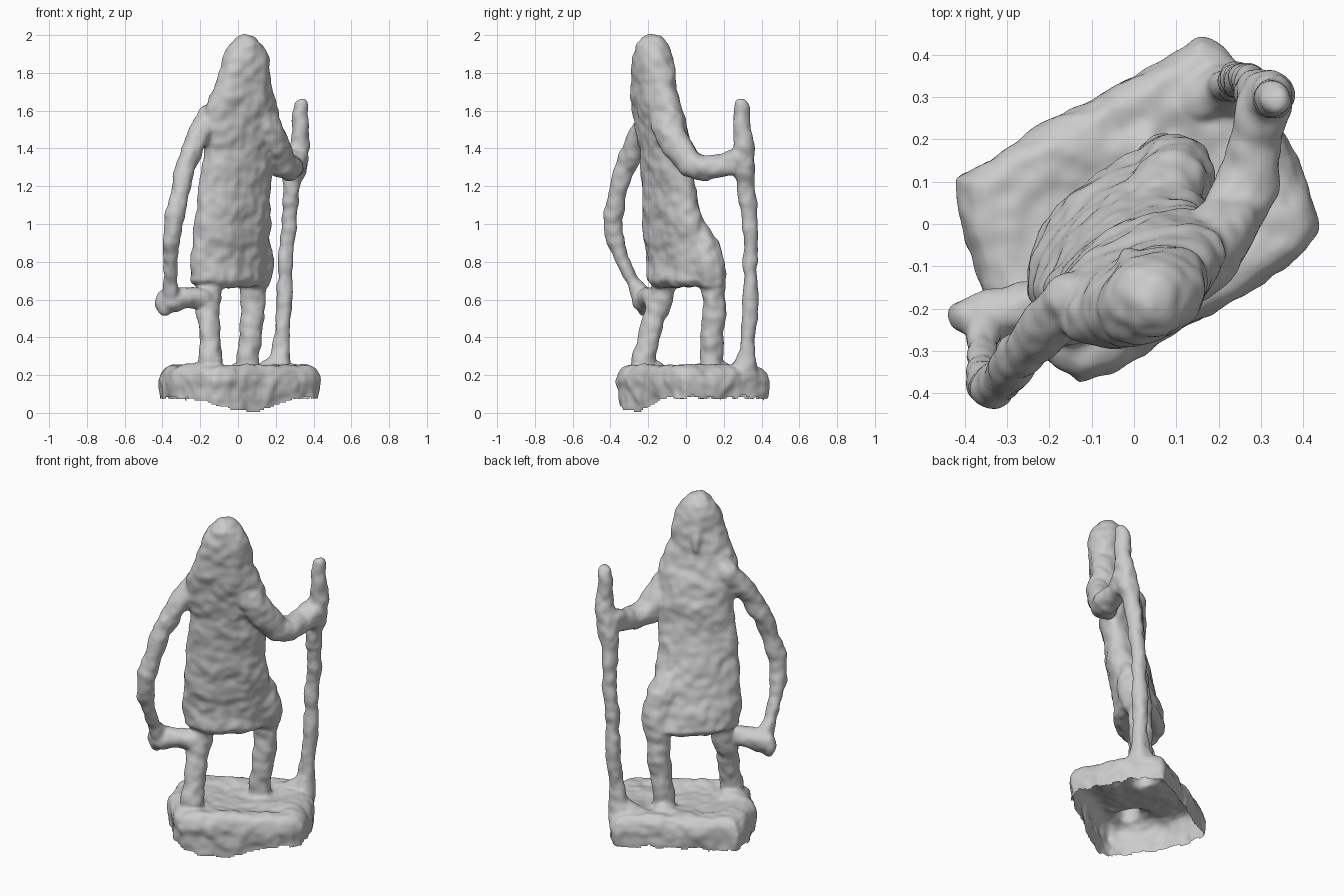
import bpy, bmesh, math
from mathutils import Vector, noise

if "Cube" in bpy.data.objects:
    bpy.data.objects.remove(bpy.data.objects["Cube"])

parts = []


def loft(name, rings):
    """Closed skin through a list of equally sized rings."""
    bm = bmesh.new()
    vr = [[bm.verts.new(p) for p in ring] for ring in rings]
    n = len(vr[0])
    for a, b in zip(vr, vr[1:]):
        for i in range(n):
            j = (i + 1) % n
            bm.faces.new((a[i], a[j], b[j], b[i]))
    bm.faces.new(vr[0][::-1])
    bm.faces.new(vr[-1])
    bmesh.ops.recalc_face_normals(bm, faces=bm.faces)
    me = bpy.data.meshes.new(name)
    bm.to_mesh(me)
    bm.free()
    ob = bpy.data.objects.new(name, me)
    bpy.context.collection.objects.link(ob)
    parts.append(ob)


def tube(name, path, n=14):
    """Limb along (x, y, z, radius) points with rounded ends."""
    pts = [(Vector(p[:3]), p[3]) for p in path]
    for end, nxt in ((0, 1), (-1, -2)):
        p, r = pts[end]
        d = (p - pts[nxt][0]).normalized()
        cap = [(p + d * r * .55, r * .83), (p + d * r * .9, r * .4)]
        pts = cap[::-1] + pts if end == 0 else pts + cap
    rings = []
    for i, (p, r) in enumerate(pts):
        t = (pts[min(i + 1, len(pts) - 1)][0] - pts[max(i - 1, 0)][0]).normalized()
        u = t.cross(Vector((.55, -.83, .1))).normalized()
        v = t.cross(u)
        rings.append([p + r * (u * math.cos(k * math.tau / n) + v * math.sin(k * math.tau / n))
                      for k in range(n)])
    loft(name, rings)


def blob(name, loc, size, turn=0.5):
    bpy.ops.mesh.primitive_uv_sphere_add(segments=20, ring_count=12, location=loc,
                                         rotation=(0, 0, turn))
    ob = bpy.context.object
    ob.name, ob.scale = name, size
    parts.append(ob)


# Hooded robe: z, centre x, centre y, half width, half depth, turn in degrees
robe = [(.67, -.045, -.01, .21, .1, 42), (.7, -.047, -.012, .25, .135, 42),
        (.8, -.047, -.025, .247, .125, 40), (.92, -.038, -.05, .233, .117, 37),
        (1.0, -.03, -.065, .227, .115, 35), (1.2, -.012, -.095, .212, .1, 31),
        (1.4, 0, -.11, .205, .105, 29), (1.52, .01, -.13, .224, .105, 28),
        (1.6, .013, -.15, .217, .1, 26), (1.67, .022, -.165, .188, .105, 26),
        (1.73, .03, -.17, .16, .104, 27),
        (1.8, .035, -.17, .146, .102, 28), (1.88, .038, -.175, .122, .103, 30),
        (1.95, .04, -.18, .088, .088, 30), (1.985, .04, -.182, .055, .055, 30),
        (2.0, .04, -.182, .02, .02, 30)]
rings = []
for z, cx, cy, a, b, deg in robe:
    c, s = math.cos(math.radians(deg)), math.sin(math.radians(deg))
    ring = []
    for k in range(32):
        u, v = a * math.cos(k * math.tau / 32), b * math.sin(k * math.tau / 32)
        ring.append(Vector((cx + u * c - v * s, cy + u * s + v * c, z)))
    rings.append(ring)
loft("robe", rings)
tube("raised_knee", [(.03, -.05, 1.15, .07), (.065, .03, .98, .085), (.085, .09, .87, .092),
                     (.095, .122, .77, .092), (.095, .13, .72, .085)])
blob("face", (0, -.095, 1.79), (.05, .028, .06))
tube("beard", [(-.005, -.09, 1.78, .035), (-.015, -.075, 1.7, .018)])

# Legs and feet
tube("rear_leg", [(-.15, -.1, .76, .075), (-.155, -.13, .6, .062), (-.15, -.18, .45, .058),
                  (-.145, -.225, .3, .056), (-.145, -.235, .2, .06)])
tube("front_leg", [(.08, .13, .76, .075), (.082, .15, .6, .064), (.07, .145, .45, .06),
                   (.055, .135, .3, .06), (.055, .135, .2, .065)])
blob("rear_foot", (-.17, -.19, .235), (.06, .09, .035))
blob("front_foot", (.03, .17, .235), (.06, .09, .035))

# Arm that holds the staff
tube("staff_arm", [(.14, -.11, 1.54, .08), (.195, -.05, 1.42, .078), (.235, .03, 1.32, .075),
                   (.27, .1, 1.3, .07), (.288, .2, 1.31, .064), (.31, .29, 1.345, .066)])
tube("staff", [(.333, .292, 1.63, .04), (.33, .298, 1.52, .044), (.325, .305, 1.42, .056),
               (.305, .31, 1.32, .06), (.285, .315, 1.22, .05), (.277, .33, 1.1, .04),
               (.268, .34, .95, .039), (.252, .342, .8, .041), (.245, .343, .65, .039),
               (.235, .335, .48, .039), (.23, .325, .33, .045), (.225, .315, .25, .06),
               (.22, .31, .2, .07)])
blob("staff_footing", (.19, .31, .24), (.08, .06, .055))

# Hanging arm and the object in its hand
tube("hanging_arm", [(-.14, -.18, 1.58, .068), (-.21, -.25, 1.46, .06), (-.255, -.3, 1.36, .054),
                     (-.305, -.355, 1.2, .049), (-.335, -.385, 1.05, .05), (-.345, -.385, .95, .048),
                     (-.355, -.34, .82, .038), (-.36, -.28, .7, .038), (-.35, -.235, .62, .047)])
tube("held_bar", [(-.36, -.22, .59, .062), (-.28, -.205, .61, .056), (-.18, -.17, .61, .05)])
blob("held_bar_head", (-.385, -.222, .58), (.055, .045, .07), -.3)

# Base: rounded slab, dished on top
outline = [(-.42, .11), (-.23, .22), (-.03, .335), (.1, .41), (.165, .44), (.21, .41), (.29, .31),
           (.36, .2), (.41, .08), (.435, -.01), (.41, -.06), (.3, -.135), (.16, -.22), (.04, -.29),
           (-.05, -.345), (-.13, -.37), (-.195, -.335), (-.27, -.25), (-.35, -.165), (-.405, -.03)]
levels = [(-.04, .965), (.06, .975), (.12, .99), (.17, 1.005), (.21, .985), (.238, .93),
          (.252, .84), (.25, .7), (.235, .45), (.23, .15)]
loft("base", [[Vector((x * s, y * s, z)) for x, y in outline] for z, s in levels])

# Fuse all parts into one softly modelled surface
bpy.ops.object.select_all(action='DESELECT')
for ob in parts:
    ob.select_set(True)
bpy.context.view_layer.objects.active = parts[0]
bpy.ops.object.transform_apply(location=True, rotation=True, scale=True)
bpy.ops.object.join()
fig = bpy.context.object
fig.name = fig.data.name = "robed_figure_on_base"
rm = fig.modifiers.new("fuse", 'REMESH')
rm.mode, rm.voxel_size = 'VOXEL', .01
sm = fig.modifiers.new("soften", 'SMOOTH')
sm.factor, sm.iterations = .5, 10
for m in ("fuse", "soften"):
    bpy.ops.object.modifier_apply(modifier=m)

# Hand-worked lumps, then open the hollow underside with a ragged rim
bm = bmesh.new()
bm.from_mesh(fig.data)
bm.normal_update()
moves = [(v, v.normal * (.012 * noise.noise(v.co * 9) + .007 * noise.noise(v.co * 20) + .001))
         for v in bm.verts]
for v, d in moves:
    v.co += d
ragged = []
for f in bm.faces:
    c = f.calc_center_median()
    dip = math.exp(-((c.x - .06) ** 2 + (c.y + .27) ** 2) / .035)
    rim = .08 - .078 * dip + .02 * noise.noise(Vector((c.x, c.y, 0)) * 16)
    if c.z < max(rim, .005):
        ragged.append(f)
bmesh.ops.delete(bm, geom=ragged, context='FACES')
for f in bm.faces:
    f.smooth = True
bm.to_mesh(fig.data)
bm.free()
